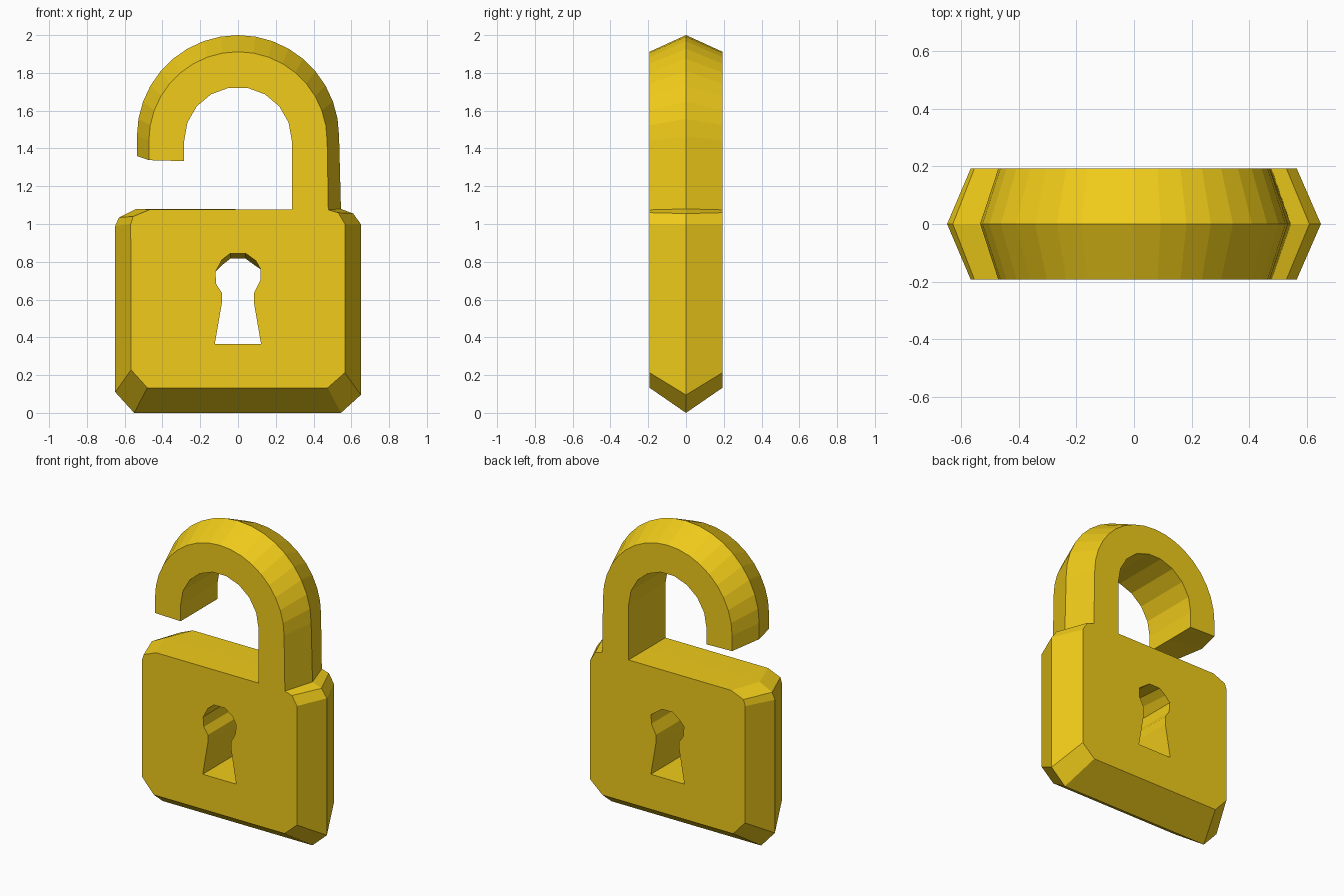
import bpy, bmesh
from math import sin, cos, radians

if "Cube" in bpy.data.objects:
    bpy.data.objects.remove(bpy.data.objects["Cube"])

HALF = 0.193  # half thickness


def arc(rx, rz, cz, a0, a1, n):
    return [(rx * cos(radians(a0 + (a1 - a0) * i / n)),
             cz + rz * sin(radians(a0 + (a1 - a0) * i / n))) for i in range(n + 1)]


# Outline of the flat faces and of the ridge halfway through, point for point
face = [(-.48, .133), (.475, .133), (.566, .213), (.566, 1.0), (.53, 1.06), (.478, 1.075)]
ridge = [(-.55, 0), (.545, 0), (.65, .095), (.65, 1.0), (.61, 1.055), (.545, 1.08)]

# Shackle: bevelled outside, blunt free end, straight inside
face += arc(.472, .472, 1.44, 0, 180, 18) + [(-.472, 1.338)]
ridge += arc(.535, .535, 1.465, 0, 180, 18) + [(-.535, 1.36)]
inside = [(-.285, 1.333)] + arc(.285, .285, 1.44, 180, 0, 9) + [(.285, 1.077)]
face += inside
ridge += inside

# Left side of the body
face += [(-.465, 1.077), (-.555, 1.04), (-.568, 1.0), (-.566, .228)]
ridge += [(-.54, 1.08), (-.63, 1.035), (-.65, .99), (-.65, .11)]

# Keyhole: the rounded top is a little lower at the back
key_front = [(-.123, .365), (.122, .365), (.085, .58), (.085, .635), (.118, .70), (.12, .76),
             (.095, .805), (.04, .845), (-.04, .845), (-.085, .81), (-.12, .745),
             (-.115, .68), (-.085, .635), (-.085, .585)]
key_back = [(x, z - .028 if z > .8 else z) for x, z in key_front]

bm = bmesh.new()


def loop(points, y):
    return [bm.verts.new((x, y, z)) for x, z in points]


def bridge(a, b):
    n = len(a)
    for i in range(n):
        j = (i + 1) % n
        bm.faces.new((a[i], a[j], b[j], b[i]))


# Sides of the lock and walls of the keyhole
front, middle, back = loop(face, -HALF), loop(ridge, 0), loop(face, HALF)
bridge(front, middle)
bridge(middle, back)
hole_front, hole_back = loop(key_front, -HALF), loop(key_back, HALF)
bridge(hole_front, hole_back)

# Flat front and back, pierced by the keyhole
for outer, hole, side in ((front, hole_front, -1), (back, hole_back, 1)):
    edges = [bm.edges.get((ring[i - 1], ring[i])) for ring in (outer, hole) for i in range(len(ring))]
    bmesh.ops.triangle_fill(bm, edges=edges, use_beauty=True, normal=(0, side, 0))
bmesh.ops.recalc_face_normals(bm, faces=bm.faces)

mesh = bpy.data.meshes.new("padlock")
bm.to_mesh(mesh)
bm.free()
padlock = bpy.data.objects.new("padlock", mesh)
bpy.context.collection.objects.link(padlock)

# Yellow metal
gold = bpy.data.materials.new("yellow_metal")
gold.diffuse_color = (0.87, 0.6, 0.01, 1)
gold.use_nodes = True
gold.node_tree.nodes["Principled BSDF"].inputs["Base Color"].default_value = gold.diffuse_color
mesh.materials.append(gold)
